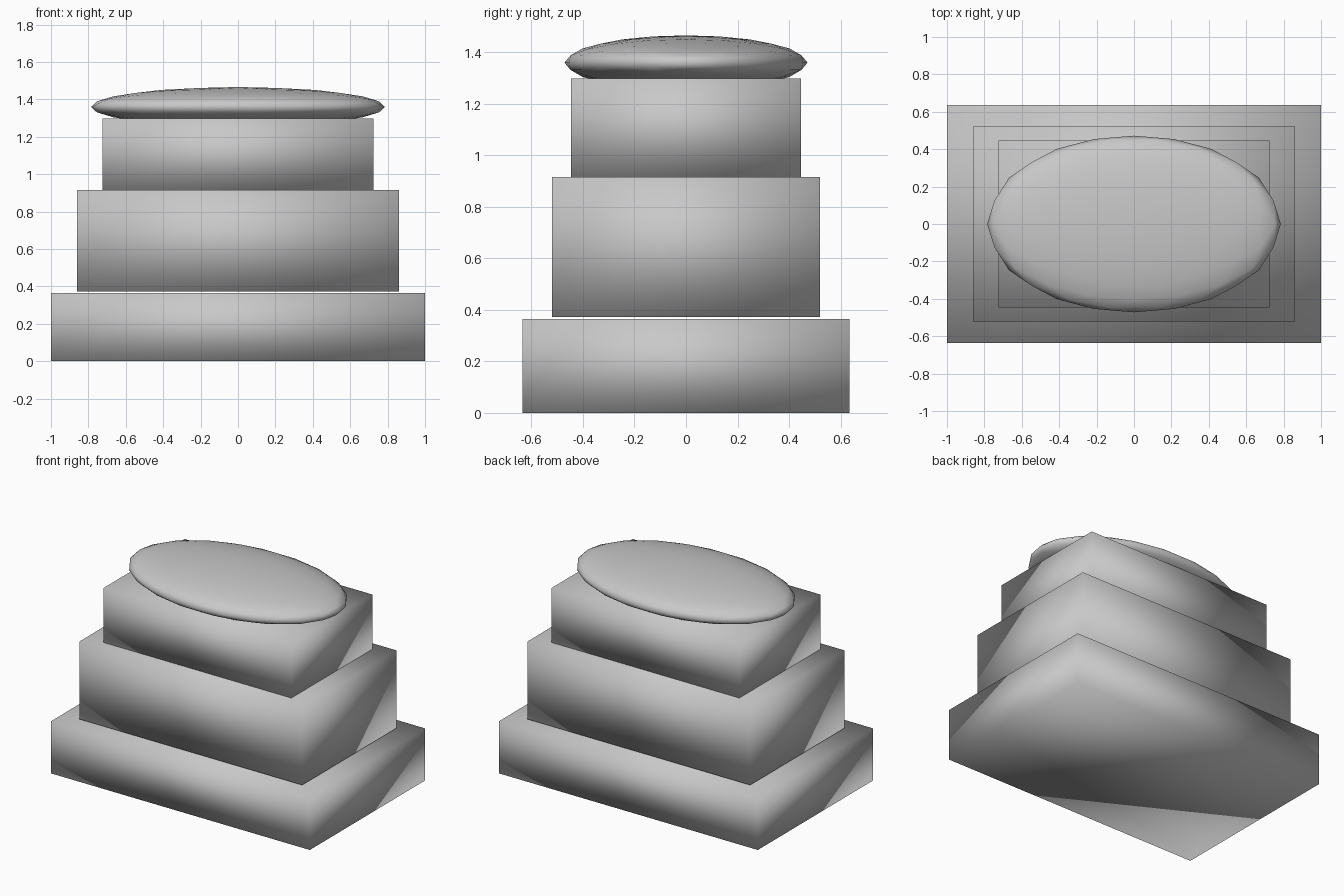
import bpy
import bmesh
from mathutils import Vector

cube = bpy.data.objects.get("Cube")
if cube:
    bpy.data.objects.remove(cube, do_unlink=True)

# Single plain grey material
grey = bpy.data.materials.new("plain_grey")
grey.use_nodes = True
colour = (0.58, 0.58, 0.58, 1)
grey.diffuse_color = colour
grey.node_tree.nodes["Principled BSDF"].inputs["Base Color"].default_value = colour


def finish(name, bm):
    """Turn a bmesh into a smooth-shaded object."""
    bmesh.ops.recalc_face_normals(bm, faces=bm.faces)
    for face in bm.faces:
        face.smooth = True
    mesh = bpy.data.meshes.new(name)
    bm.to_mesh(mesh)
    bm.free()
    mesh.materials.append(grey)
    obj = bpy.data.objects.new(name, mesh)
    bpy.context.collection.objects.link(obj)
    return obj


def tier(name, half_x, half_y, bottom, top):
    """A box whose corners share soft normals."""
    bm = bmesh.new()
    bmesh.ops.create_cube(bm, size=2)
    bmesh.ops.scale(bm, vec=(half_x, half_y, (top - bottom) / 2), verts=bm.verts)
    bmesh.ops.translate(bm, vec=(0, 0, (top + bottom) / 2), verts=bm.verts)
    return finish(name, bm)


def cushion(name, radii, height):
    """An axis-aligned icosahedron, subdivided twice and flattened."""
    bm = bmesh.new()
    golden = (1 + 5 ** 0.5) / 2
    for a in (-1, 1):
        for b in (-golden, golden):
            for co in ((a, b, 0), (0, a, b), (b, 0, a)):
                bm.verts.new(Vector(co).normalized())
    bmesh.ops.convex_hull(bm, input=bm.verts)
    for _ in range(2):
        bmesh.ops.subdivide_edges(bm, edges=bm.edges, cuts=1, use_grid_fill=True)
        for vert in bm.verts:
            vert.co.normalize()
    bmesh.ops.scale(bm, vec=radii, verts=bm.verts)
    bmesh.ops.translate(bm, vec=(0, 0, height), verts=bm.verts)
    return finish(name, bm)


# Three stacked tiers, with a hairline gap above the lowest
tier("base_tier", 1.0, 0.635, 0, 0.365)
tier("middle_tier", 0.86, 0.52, 0.372, 0.916)
tier("upper_tier", 0.725, 0.447, 0.916, 1.298)

# Flattened oval top, partly sunk into the upper tier
cushion("oval_top", (0.785, 0.472, 0.106), 1.36)
